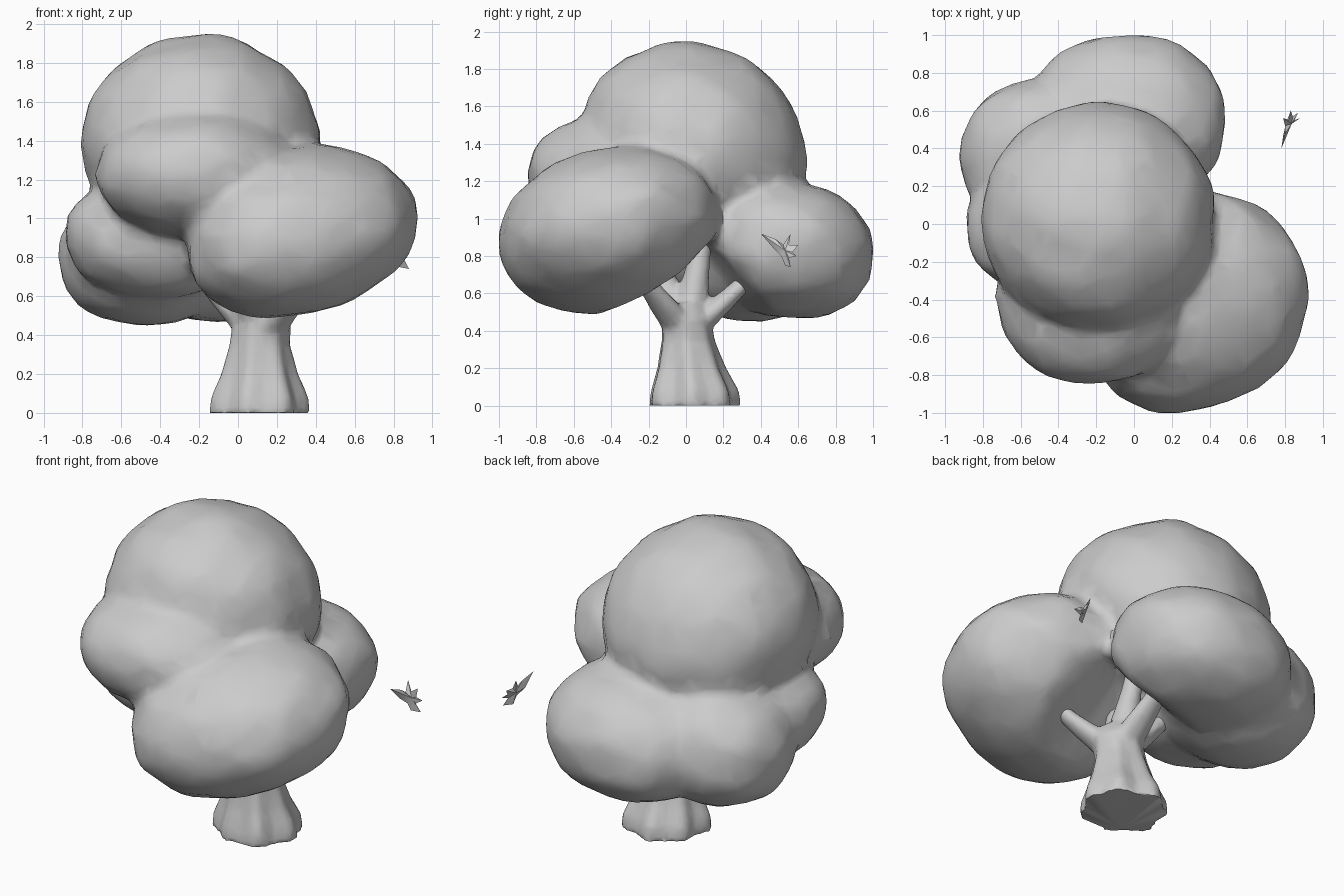
import bpy, bmesh, math
from mathutils import Vector, noise

if "Cube" in bpy.data.objects:
    bpy.data.objects.remove(bpy.data.objects["Cube"])

grey = bpy.data.materials.new("plain_grey")
grey.diffuse_color = (0.6, 0.6, 0.6, 1)
grey.use_nodes = True
grey.node_tree.nodes["Principled BSDF"].inputs["Base Color"].default_value = grey.diffuse_color


def finish(name, bm, voxel=0, smooth=0, ratio=1.0, angle=50):
    """Turn a bmesh into an object, fusing overlapping volumes if asked."""
    bmesh.ops.recalc_face_normals(bm, faces=bm.faces[:])
    me = bpy.data.meshes.new(name)
    bm.to_mesh(me)
    bm.free()
    ob = bpy.data.objects.new(name, me)
    bpy.context.collection.objects.link(ob)
    if voxel:
        m = ob.modifiers.new("fuse", 'REMESH')
        m.mode, m.voxel_size = 'VOXEL', voxel
        m = ob.modifiers.new("soften", 'SMOOTH')
        m.factor, m.iterations = 0.5, smooth
        m = ob.modifiers.new("reduce", 'DECIMATE')
        m.ratio = ratio
        dg = bpy.context.evaluated_depsgraph_get()
        ob.data = bpy.data.meshes.new_from_object(ob.evaluated_get(dg))
        ob.modifiers.clear()
    ob.data.materials.clear()
    ob.data.materials.append(grey)
    bpy.ops.object.select_all(action='DESELECT')
    bpy.context.view_layer.objects.active = ob
    ob.select_set(True)
    bpy.ops.object.shade_smooth_by_angle(angle=math.radians(angle))
    return ob


def add_blob(bm, centre, radii, lean=(0, 0), power=2.0, skew=0.0, taper=0.0, hollow=0.0):
    """Lumpy ellipsoid; z leans with x and y, x skews with y, narrows toward +x,
    and is hollowed underneath near the trunk."""
    c = Vector(centre)
    for v in bmesh.ops.create_icosphere(bm, subdivisions=4, radius=1)['verts']:
        d = v.co.normalized()
        k = sum(abs(a) ** power for a in d) ** (-1 / power)
        k *= 1 + 0.035 * noise.noise(d * 2.6 + c * 5) + 0.025 * noise.noise(d * 6 + c * 3)
        p = Vector((d.x * radii[0], d.y * radii[1], d.z * radii[2])) * k
        p.y *= 1 - taper * d.x
        p.z *= 1 - taper * d.x
        p.z += lean[0] * p.x + lean[1] * p.y
        p.x += skew * p.y
        p += c
        near = max(0, 1 - math.hypot(p.x - 0.12, p.y) / 0.45)
        if d.z < 0:
            p.z += hollow * near * min(1, -d.z * 2)
        v.co = p


def add_tube(bm, rings, sides=24):
    """Loft through rings of (x, y, z, radius_x, radius_y, lobe depth)."""
    loops = []
    for x, y, z, rx, ry, lobe in rings:
        loop = []
        for i in range(sides):
            a = math.tau * i / sides
            k = 1 + lobe * (math.cos(7 * a + 0.6) + 0.4 * math.sin(4 * a))
            loop.append(bm.verts.new((x + rx * k * math.cos(a), y + ry * k * math.sin(a), z)))
        loops.append(loop)
    for lo, hi in zip(loops, loops[1:]):
        for i in range(sides):
            j = (i + 1) % sides
            bm.faces.new((lo[i], lo[j], hi[j], hi[i]))
    bm.faces.new(loops[0][::-1])
    bm.faces.new(loops[-1])


# Foliage: overlapping clumps fused into one soft canopy
bm = bmesh.new()
add_blob(bm, (-0.19, 0.035, 1.38), (0.62, 0.605, 0.56), (0, -0.07))                     # crown
add_blob(bm, (-0.22, -0.39, 1.23), (0.51, 0.46, 0.33), power=2.05)                      # front
add_blob(bm, (0.33, -0.41, 0.94), (0.595, 0.59, 0.435), (0.1, 0.10), 2.08, 0.08, 0.1, 0.25)  # right
add_blob(bm, (-0.04, 0.54, 0.83), (0.52, 0.46, 0.36), (0.05, -0.05), 2.25, hollow=0.25)  # back
add_blob(bm, (-0.46, 0.35, 0.82), (0.46, 0.42, 0.365), (0.05, 0), 2.2)                  # back left
add_blob(bm, (-0.46, 0.0, 0.89), (0.43, 0.37, 0.30), (-0.05, 0), 2.2)                   # left
finish("foliage", bm, voxel=0.035, smooth=2, ratio=0.17)

# Trunk with flared, lobed roots
bm = bmesh.new()
add_tube(bm, [(0.11, 0.04, 0.0, 0.25, 0.238, 0.06), (0.11, 0.04, 0.08, 0.236, 0.225, 0.085),
              (0.11, 0.025, 0.2, 0.19, 0.178, 0.07), (0.11, 0.01, 0.35, 0.153, 0.14, 0.04),
              (0.12, 0.0, 0.46, 0.15, 0.13, 0.02), (0.12, 0.0, 0.55, 0.1, 0.09, 0)], 42)
# Branches reaching into the clumps
for x, y, z, r in [(0.40, -0.27, 0.74, 0.066), (0.08, 0.40, 0.74, 0.066), (-0.24, 0.06, 0.76, 0.066),
                   (-0.06, -0.22, 0.94, 0.06), (0.06, 0.1, 0.96, 0.06)]:
    add_tube(bm, [(0.12 + (x - 0.12) * t, y * t, 0.38 + (z - 0.38) * t, w, w, 0)
                  for t, w in ((0.05, r * 1.6), (0.4, r * 1.35), (0.7, r), (1.0, r * 0.9))], 12)
finish("trunk", bm, voxel=0.018, smooth=2, ratio=0.25)

# Small loose leaf scrap: jagged strips folded around a middle point
bm = bmesh.new()
scrap = [(0.78, 0.40, 0.92), (0.80, 0.48, 0.89), (0.80, 0.52, 0.86), (0.79, 0.56, 0.92),
         (0.82, 0.55, 0.86), (0.83, 0.60, 0.86), (0.84, 0.57, 0.82), (0.87, 0.59, 0.80),
         (0.85, 0.55, 0.79), (0.88, 0.56, 0.74), (0.83, 0.53, 0.75), (0.82, 0.51, 0.80),
         (0.79, 0.47, 0.84)]
vs = [bm.verts.new(p) for p in scrap]
front, back = bm.verts.new((0.835, 0.53, 0.83)), bm.verts.new((0.805, 0.535, 0.83))
for i, v in enumerate(vs):
    w = vs[(i + 1) % len(vs)]
    bm.faces.new((v, w, front))
    bm.faces.new((w, v, back))
finish("leaf_scrap", bm, angle=30)
